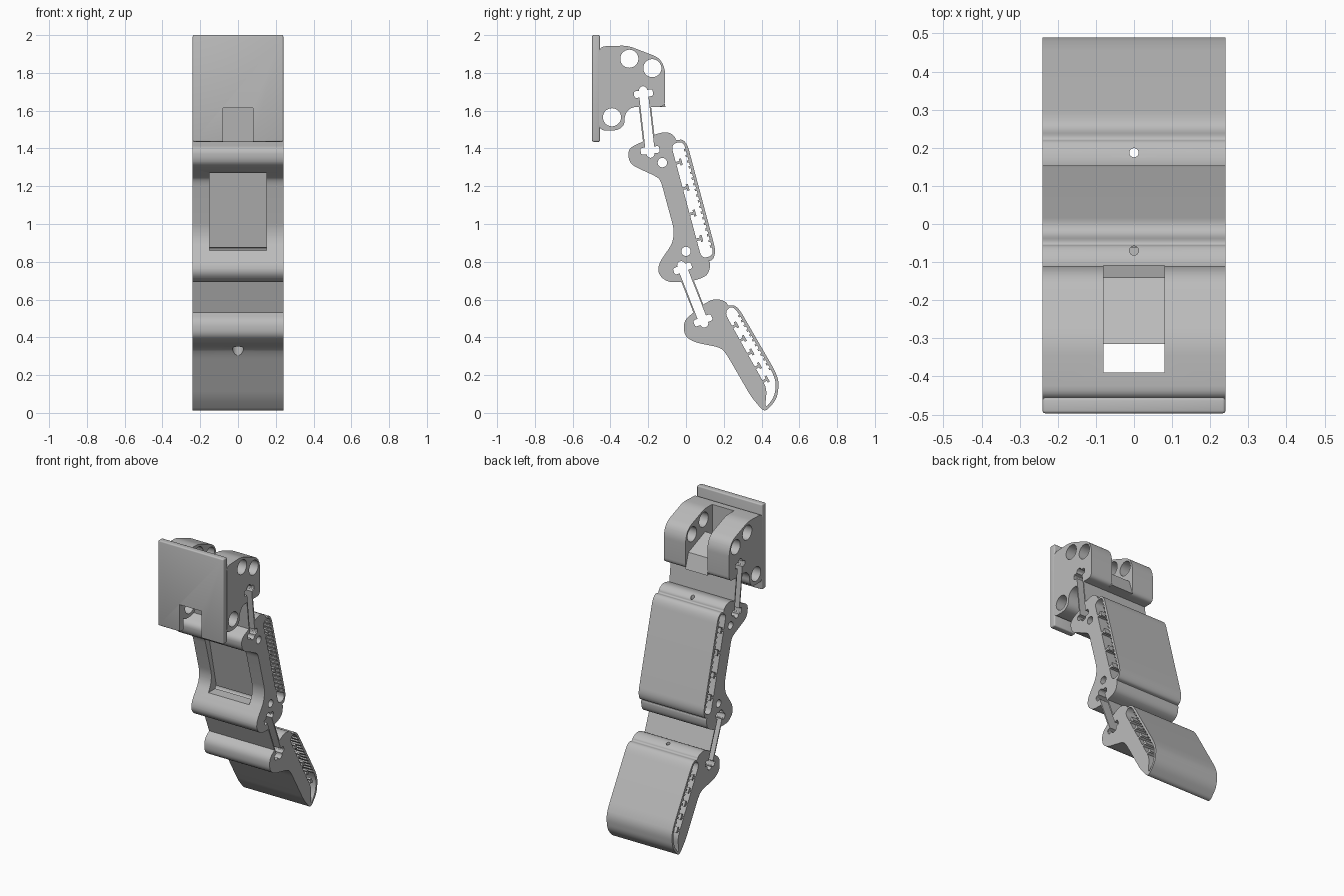
import bpy, bmesh, math
from mathutils import Vector

cube = bpy.data.objects.get("Cube")
if cube:
    bpy.data.objects.remove(cube, do_unlink=True)

W = 0.24  # half width of the finger
grey = bpy.data.materials.new("light grey plastic")
grey.use_nodes = True
grey.diffuse_color = (0.5, 0.5, 0.5, 1)
grey.node_tree.nodes["Principled BSDF"].inputs["Base Color"].default_value = (0.5, 0.5, 0.5, 1)


def rounded(points, r, steps=6):
    """Round every corner of a closed (y, z) outline."""
    pts = [Vector(p) for p in points]
    out = []
    for i, p in enumerate(pts):
        a, b = pts[i - 1] - p, pts[(i + 1) % len(pts)] - p
        s = p + a.normalized() * min(r, a.length * 0.49)
        e = p + b.normalized() * min(r, b.length * 0.49)
        for k in range(steps + 1):
            t = k / steps
            out.append(s * (1 - t) ** 2 + p * 2 * t * (1 - t) + e * t * t)
    return out


def circle(y, z, r, n=28):
    return [(y + r * math.cos(math.tau * k / n), z + r * math.sin(math.tau * k / n)) for k in range(n)]


def axes(p, q):
    """Direction of a line and its normal on the back side."""
    d = (Vector(q) - Vector(p)).normalized()
    return d, Vector((-d.y, d.x))


def bar(p, q, half, ext=0.0, shift=0.0):
    """Rectangle along the line p-q."""
    d, n = axes(p, q)
    p, q = Vector(p) - d * ext + n * shift, Vector(q) + d * ext + n * shift
    return [p + n * half, q + n * half, q - n * half, p - n * half]


def prism(name, loops, half=W):
    """Extrude closed (y, z) outlines across the width."""
    bm = bmesh.new()
    for loop in loops:
        face = bm.faces.new([bm.verts.new((-half, p[0], p[1])) for p in loop])
        ext = bmesh.ops.extrude_face_region(bm, geom=[face])
        verts = [v for v in ext["geom"] if isinstance(v, bmesh.types.BMVert)]
        bmesh.ops.translate(bm, verts=verts, vec=(2 * half, 0, 0))
    bmesh.ops.recalc_face_normals(bm, faces=bm.faces)
    mesh = bpy.data.meshes.new(name)
    bm.to_mesh(mesh)
    bm.free()
    mesh.materials.append(grey)
    obj = bpy.data.objects.new(name, mesh)
    bpy.context.collection.objects.link(obj)
    return obj


def drill(y, z0, z1, r):
    """Vertical cutter for a tendon hole."""
    bpy.ops.mesh.primitive_cylinder_add(vertices=24, radius=r, depth=z1 - z0, location=(0, y, (z0 + z1) / 2))
    return bpy.context.object


def activate(obj):
    bpy.ops.object.select_all(action="DESELECT")
    obj.select_set(True)
    bpy.context.view_layer.objects.active = obj


def cut(obj, cutters):
    for c in cutters:
        c.hide_render = True
        m = obj.modifiers.new("cut", "BOOLEAN")
        m.operation, m.solver, m.object = "DIFFERENCE", "EXACT", c
        m.use_self = True
        activate(obj)
        bpy.ops.object.modifier_apply(modifier=m.name)
        bpy.data.objects.remove(c, do_unlink=True)


def joint_channel(p, q):
    """Narrow channel with eared sockets at both ends."""
    d, n = axes(p, q)
    loops = [bar(p, q, 0.024, 0.005)]
    for c, s in ((Vector(p), -1), (Vector(q), 1)):
        loops.append(rounded(bar(c - n * 0.05, c + n * 0.05, 0.018), 0.012, 3))
        loops.append(circle(*(c + d * s * 0.018), 0.022, 12))
    return loops


def ribs(name, front, back, studs, teeth):
    """T studs on the front wall and fine teeth on the back wall of a pad slot."""
    loops = []
    a, b = map(Vector, front)
    d, n = axes(a, b)
    for i in range(studs):
        c = a.lerp(b, (i + 0.5) / studs)
        loops.append(bar(c - n * 0.008, c + n * 0.022, 0.007))
        loops.append(bar(c + n * 0.026 - d * 0.018, c + n * 0.026 + d * 0.018, 0.006))
    a, b = map(Vector, back)
    d, n = axes(a, b)
    for i in range(teeth):
        c = a.lerp(b, (i + 0.5) / teeth)
        loops.append(bar(c + n * 0.004, c - n * 0.009, 0.006))
    return prism(name, loops)


# Joint axes
J1 = ((-0.225, 1.69), (-0.19, 1.39))
J2 = ((-0.018, 0.765), (0.09, 0.49))

# Mounting plate with a notch at the bottom
plate = prism("mounting_plate", [[(-0.497, 1.435), (-0.455, 1.435), (-0.455, 2.0), (-0.497, 2.0)]])
bev = plate.modifiers.new("corners", "BEVEL")
bev.width, bev.segments = 0.008, 3
activate(plate)
bpy.ops.object.modifier_apply(modifier=bev.name)
cut(plate, [prism("notch", [[(-0.6, 1.3), (-0.4, 1.3), (-0.4, 1.615), (-0.6, 1.615)]], 0.08)])

# Knuckle bracket with a central slot between two lugs
bracket = prism("knuckle_bracket", [rounded([
    (-0.46, 1.94), (-0.31, 1.945), (-0.14, 1.88), (-0.11, 1.82), (-0.11, 1.62),
    (-0.29, 1.62), (-0.325, 1.58), (-0.325, 1.525), (-0.36, 1.495), (-0.46, 1.495)], 0.035)])
cut(bracket, [
    prism("bolt_holes", [circle(-0.30, 1.875, 0.048), circle(-0.178, 1.825, 0.048), circle(-0.392, 1.565, 0.048)], 0.4),
    prism("lug_slot", [[(-0.39, 1.3), (-0.05, 1.3), (-0.05, 2.1), (-0.39, 2.1)]], 0.08),
    prism("lower_slot", [[(-0.6, 1.3), (-0.38, 1.3), (-0.38, 1.615), (-0.6, 1.615)]], 0.08),
    prism("channel", joint_channel(*J1), 0.4)])
ramp = prism("slot_ramp", [[(-0.315, 1.62), (-0.315, 1.79), (-0.14, 1.72), (-0.108, 1.62)]], 0.08)
cut(ramp, [prism("channel", joint_channel(*J1), 0.4)])

# Upper finger segment
upper = prism("upper_segment", [rounded([
    (-0.305, 1.40), (-0.19, 1.455), (-0.165, 1.475), (-0.10, 1.49), (-0.058, 1.465), (-0.054, 1.44),
    (-0.02, 1.45), (0.008, 1.42), (0.157, 0.86), (0.145, 0.81), (0.115, 0.803), (0.13, 0.80),
    (0.122, 0.74), (0.09, 0.715), (0.01, 0.692), (-0.10, 0.692), (-0.148, 0.735), (-0.145, 0.79),
    (-0.07, 0.90), (-0.063, 0.97), (-0.135, 1.235), (-0.165, 1.255), (-0.285, 1.31), (-0.305, 1.345)], 0.035)])
S1 = ((-0.038, 1.398), (0.107, 0.858))
cut(upper, [
    prism("pad_slot", [rounded(bar(*S1, 0.034, 0.034), 0.034)], 0.4),
    prism("pin_holes", [circle(-0.125, 1.325, 0.025), circle(0.0, 0.855, 0.025)], 0.4),
    prism("channel_top", joint_channel(*J1), 0.4),
    prism("channel_bottom", joint_channel(*J2), 0.4),
    prism("pocket", [[(-0.4, 1.27), (-0.10, 1.27), (-0.01, 0.86), (-0.4, 0.86)]], 0.15),
    drill(-0.07, 1.2, 1.6, 0.012)])
ribs("upper_pad_ribs", bar(*S1, 0.034)[3:1:-1], bar(*S1, 0.034)[:2], 4, 18)

# Fingertip segment
tip = prism("fingertip_segment", [rounded([
    (-0.012, 0.49), (0.07, 0.555), (0.10, 0.58), (0.155, 0.607), (0.215, 0.588), (0.222, 0.565),
    (0.255, 0.572), (0.285, 0.545), (0.47, 0.225), (0.493, 0.165), (0.482, 0.075), (0.417, 0.0),
    (0.345, 0.085), (0.215, 0.31), (0.185, 0.345), (0.04, 0.375), (-0.01, 0.41)], 0.035)])
cut(tip, [
    prism("pad_slot", [rounded([
        (0.205, 0.53), (0.235, 0.565), (0.268, 0.545), (0.455, 0.22), (0.478, 0.16),
        (0.468, 0.085), (0.418, 0.02), (0.428, 0.13)], 0.035)], 0.4),
    prism("channel", joint_channel(*J2), 0.4),
    drill(0.187, 0.4, 0.8, 0.012),
    drill(0.187, 0.25, 0.42, 0.03)])
ribs("fingertip_pad_ribs", ((0.225, 0.49), (0.427, 0.13)), ((0.278, 0.527), (0.454, 0.222)), 5, 12)

# Thin flexible hinge walls bridging the segments
for name, (p, q), t0, t1 in (("upper_hinge", J1, 0.12, 0.85), ("lower_hinge", J2, 0.12, 0.88)):
    p, q = Vector(p), Vector(q)
    a, b = p.lerp(q, t0), p.lerp(q, t1)
    prism(name, [bar(a, b, 0.004, 0, s * 0.028) for s in (-1, 1)])

# Smooth rounded surfaces, keep hard edges
for obj in list(bpy.context.collection.objects):
    if obj.type == "MESH" and grey.name in obj.data.materials:
        activate(obj)
        bpy.ops.object.shade_smooth_by_angle(angle=math.radians(30))
